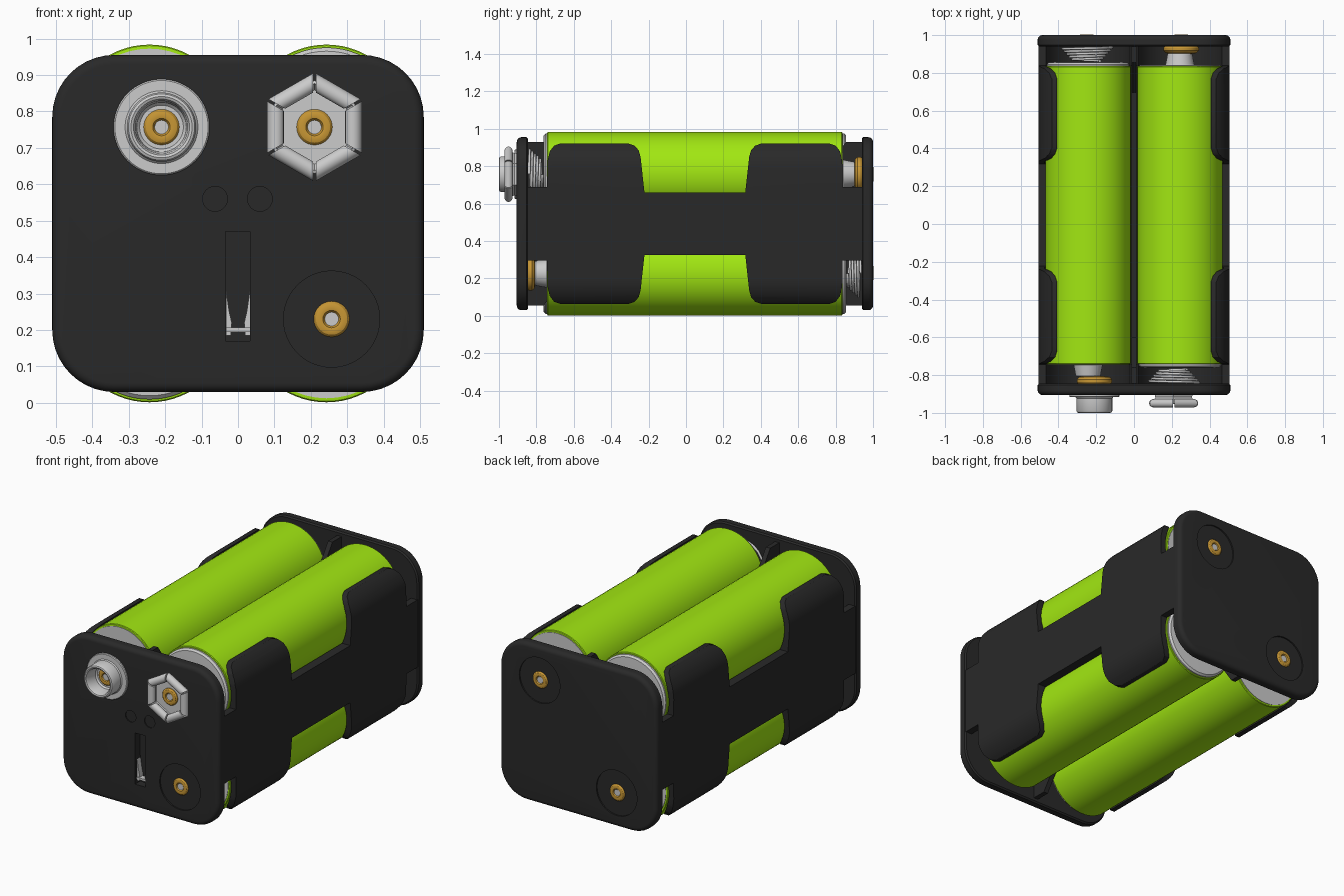
import bpy, bmesh
from math import sin, cos, pi

if "Cube" in bpy.data.objects:
    bpy.data.objects.remove(bpy.data.objects["Cube"])

CY, CZ = 0.0475, 0.4925          # centre of the holder along y and z
BX, BZ, BR = 0.243, 0.265, 0.226  # battery offsets and radius


def material(name, rgb):
    m = bpy.data.materials.new(name)
    m.diffuse_color = (*rgb, 1)
    m.use_nodes = True
    m.node_tree.nodes["Principled BSDF"].inputs["Base Color"].default_value = m.diffuse_color
    return m


BLACK = material("black_plastic", (0.022, 0.022, 0.022))
GREEN = material("green_wrap", (0.36, 0.80, 0.006))
BRASS = material("brass", (0.58, 0.31, 0.035))
STEEL = material("steel", (0.55, 0.55, 0.55))


def loft(name, rings, mat=None):
    bm = bmesh.new()
    vs = [[bm.verts.new(p) for p in r] for r in rings]
    n = len(rings[0])
    for a, b in zip(vs, vs[1:]):
        for i in range(n):
            j = (i + 1) % n
            bm.faces.new((a[i], a[j], b[j], b[i]))
    bm.faces.new(vs[0])
    bm.faces.new(vs[-1])
    bmesh.ops.recalc_face_normals(bm, faces=bm.faces)
    me = bpy.data.meshes.new(name)
    bm.to_mesh(me)
    bm.free()
    if mat:
        me.materials.append(mat)
    ob = bpy.data.objects.new(name, me)
    bpy.context.collection.objects.link(ob)
    return ob


def prism_x(name, pts, x0, x1, mat=None):
    return loft(name, [[(x, y, z) for y, z in pts] for x in (x0, x1)], mat)


def prism_y(name, pts, y0, y1, mat=None):
    return loft(name, [[(x, y, z) for x, z in pts] for y in (y0, y1)], mat)


def lathe(name, prof, x, z, d, mat=None, seg=48):
    """Profile of (radius, distance from holder centre), pointing back (d=1) or front (d=-1)."""
    return loft(name, [[(x + r * sin(2 * pi * i / seg), CY + d * t, z + r * cos(2 * pi * i / seg))
                        for i in range(seg)] for r, t in prof], mat)


def boolean(ob, cutter, op):
    m = ob.modifiers.new("cut", 'BOOLEAN')
    m.operation, m.object, m.solver = op, cutter, 'EXACT'
    bpy.context.view_layer.objects.active = ob
    bpy.ops.object.modifier_apply(modifier=m.name)
    bpy.data.objects.remove(cutter)


def outline(inset=0.0, r=0.17, w=0.51, h=0.4625):
    pts = []
    for k, (sx, sz) in enumerate(((1, 1), (-1, 1), (-1, -1), (1, -1))):
        for i in range(11):
            a = (k + i / 10) * pi / 2
            pts.append((sx * (w - r) + (r - inset) * cos(a), CZ + sz * (h - r) + (r - inset) * sin(a)))
    return pts


def both_ways(half):
    """Mirror an upper-left outline end to end, then top to bottom."""
    top = half + [(2 * CY - y, z) for y, z in reversed(half)]
    return top + [(y, 2 * CZ - z) for y, z in reversed(top)]


# Cradle: rounded block with four battery channels, trimmed by a side profile
def cradle(name, half, x0, x1):
    ob = prism_y(name, outline(0.004), -0.86, 0.955, BLACK)
    for sx in (-1, 1):
        for sz in (-1, 1):
            boolean(ob, lathe("channel", [(0.232, -1.2), (0.232, 1.2)], sx * BX, CZ + sz * BZ, 1, seg=64),
                    'DIFFERENCE')
    boolean(ob, prism_x("trim", both_ways(half), x0, x1), 'INTERSECT')


tabs = [(-0.9, 0.69), (-0.743, 0.69), (-0.74, 0.83), (-0.728, 0.88), (-0.705, 0.91), (-0.67, 0.922),
        (-0.31, 0.922), (-0.275, 0.91), (-0.253, 0.885), (-0.243, 0.85), (-0.222, 0.66)]
cradle("left_wall", tabs, -0.6, -0.3)
cradle("right_wall", tabs, 0.3, 0.6)
cradle("centre_shelf", [(-0.9, 0.69), (-0.743, 0.69), (-0.743, 0.66), (-0.222, 0.66)], -0.31, 0.31)
prism_x("centre_divider", both_ways([(-0.86, 0.93), (-0.76, 0.93), (-0.6, 0.7)]), -0.014, 0.014, BLACK)


# End plates with a rounded outer rim
def end_plate(name, d):
    steps = [(0.008, 0.8925), (0, 0.90)] + [(0.025 * (1 - cos(a * pi / 12)), 0.9275 + 0.025 * sin(a * pi / 12))
                                           for a in range(7)]
    return loft(name, [[(x, CY + d * t, z) for x, z in outline(i)] for i, t in steps], BLACK)


def recess(plate, x, z, r, d, depth=0.008):
    boolean(plate, lathe("recess", [(r, 0.9525 - depth), (r, 1.1)], x, z, d), 'DIFFERENCE')


# Brass rivet head with a steel pin in the middle
def rivet(name, x, z, d, t):
    lathe(name, [(0.049, t - 0.012), (0.049, t + 0.002), (0.043, t + 0.009), (0.033, t + 0.012),
                 (0.024, t + 0.010), (0.019, t + 0.003), (0.019, t - 0.01)], x, z, d, BRASS, 32)
    lathe(name + "_pin", [(0.019, t - 0.01), (0.019, t + 0.005)], x, z, d, STEEL, 24)


front = end_plate("front_plate", -1)
back = end_plate("back_plate", 1)
for plate, d, x, z in ((front, -1, 0.257, 0.23), (back, 1, 0.25, 0.757), (back, 1, -0.25, 0.23)):
    recess(plate, x, z, 0.132, d)
    rivet(plate.name + "_rivet", x, z, d, 0.943)
for x in (-0.063, 0.06):
    recess(front, x, 0.56, 0.034, -1, 0.006)
boolean(front, prism_y("slot", [(-0.034, 0.17), (0.033, 0.17), (0.033, 0.47), (-0.034, 0.47)], -1, -0.856),
        'DIFFERENCE')

# Metal spring leaves inside the slot
for s in (-1, 1):
    prism_y("slot_leaf", [(s * 0.033, 0.185), (s * 0.02, 0.185), (s * 0.017, 0.22), (s * 0.024, 0.25),
                          (s * 0.033, 0.31)], -0.888, -0.855, STEEL)
prism_y("slot_bar", [(-0.033, 0.195), (0.033, 0.195), (0.033, 0.207), (-0.033, 0.207)], -0.893, -0.855, STEEL)

# Round snap stud
SX, SZ, T = 0.21, 0.757, 0.9525
lathe("snap_stud", [(0.132, T - 0.01), (0.132, T + 0.008), (0.128, T + 0.012), (0.1, T + 0.012),
                    (0.095, T + 0.018), (0.095, T + 0.085), (0.091, T + 0.092), (0.084, T + 0.095),
                    (0.077, T + 0.092), (0.072, T + 0.083), (0.068, T + 0.02), (0.06, T + 0.012)],
      -SX, SZ, -1, STEEL, 64)
rivet("stud_rivet", -SX, SZ, -1, T + 0.014)

# Hexagonal snap socket with six rolled petals
lathe("socket_cup", [(0.118, T - 0.01), (0.112, T + 0.012), (0.128, T + 0.045), (0.12, T + 0.048),
                     (0.102, T + 0.022)], SX, SZ, -1, STEEL, 6)
for k in range(6):
    a = (k + 0.5) * pi / 3
    rings = []
    for s in (-1, 1):
        ring = []
        for i in range(16):
            b = 2 * pi * i / 16
            r = 0.107 + 0.023 * cos(b)
            w = s * (r * 0.577 - 0.004)
            ring.append((SX + r * sin(a) + w * cos(a), CY - (T + 0.044 + 0.022 * sin(b)),
                         SZ + r * cos(a) - w * sin(a)))
        rings.append(ring)
    loft("socket_petal", rings, STEEL)
rivet("socket_rivet", SX, SZ, -1, T + 0.024)


# Conical contact spring
def spring(name, x, z, d):
    cu = bpy.data.curves.new(name, 'CURVE')
    cu.dimensions, cu.bevel_depth, cu.bevel_resolution = '3D', 0.007, 2
    cu.materials.append(STEEL)
    n, turns = 120, 5
    sp = cu.splines.new('POLY')
    sp.points.add(n - 1)
    for i, p in enumerate(sp.points):
        u = i / (n - 1)
        a, r = 2 * pi * turns * u, 0.135 - 0.065 * u
        p.co = (x + r * cos(a), CY + d * (0.886 - 0.07 * u), z + r * sin(a), 1)
    ob = bpy.data.objects.new(name, cu)
    bpy.context.collection.objects.link(ob)


# Four batteries in alternating directions, each with a contact and a spring
for sx in (-1, 1):
    for sz in (-1, 1):
        d, x, z = sx * sz, sx * BX, CZ + sz * BZ
        lathe("battery_wrap", [(0.217, -0.79), (0.223, -0.789), (BR, -0.785), (BR, 0.785), (0.223, 0.789),
                               (0.217, 0.79)], x, z, d, GREEN, 64)
        lathe("battery_base", [(0.218, -0.78), (0.218, -0.798), (0.208, -0.808), (0.15, -0.81)],
              x, z, d, STEEL, 64)
        lathe("battery_tip", [(0.215, 0.78), (0.215, 0.793), (0.08, 0.793), (0.076, 0.797), (0.066, 0.85),
                              (0.06, 0.856)], x, z, d, STEEL)
        cx = {1: 0.25, -1: SX if sz > 0 else 0.25}
        lathe("brass_contact", [(0.085, 0.897), (0.093, 0.885), (0.093, 0.87), (0.08, 0.857), (0.05, 0.853)],
              sx * cx[d], z, d, BRASS)
        spring("contact_spring", sx * cx[-d], z, -d)

# Smooth shading with sharp edges kept
for ob in bpy.context.scene.objects:
    ob.select_set(ob.type == 'MESH')
bpy.context.view_layer.objects.active = front
bpy.ops.object.shade_smooth_by_angle()
